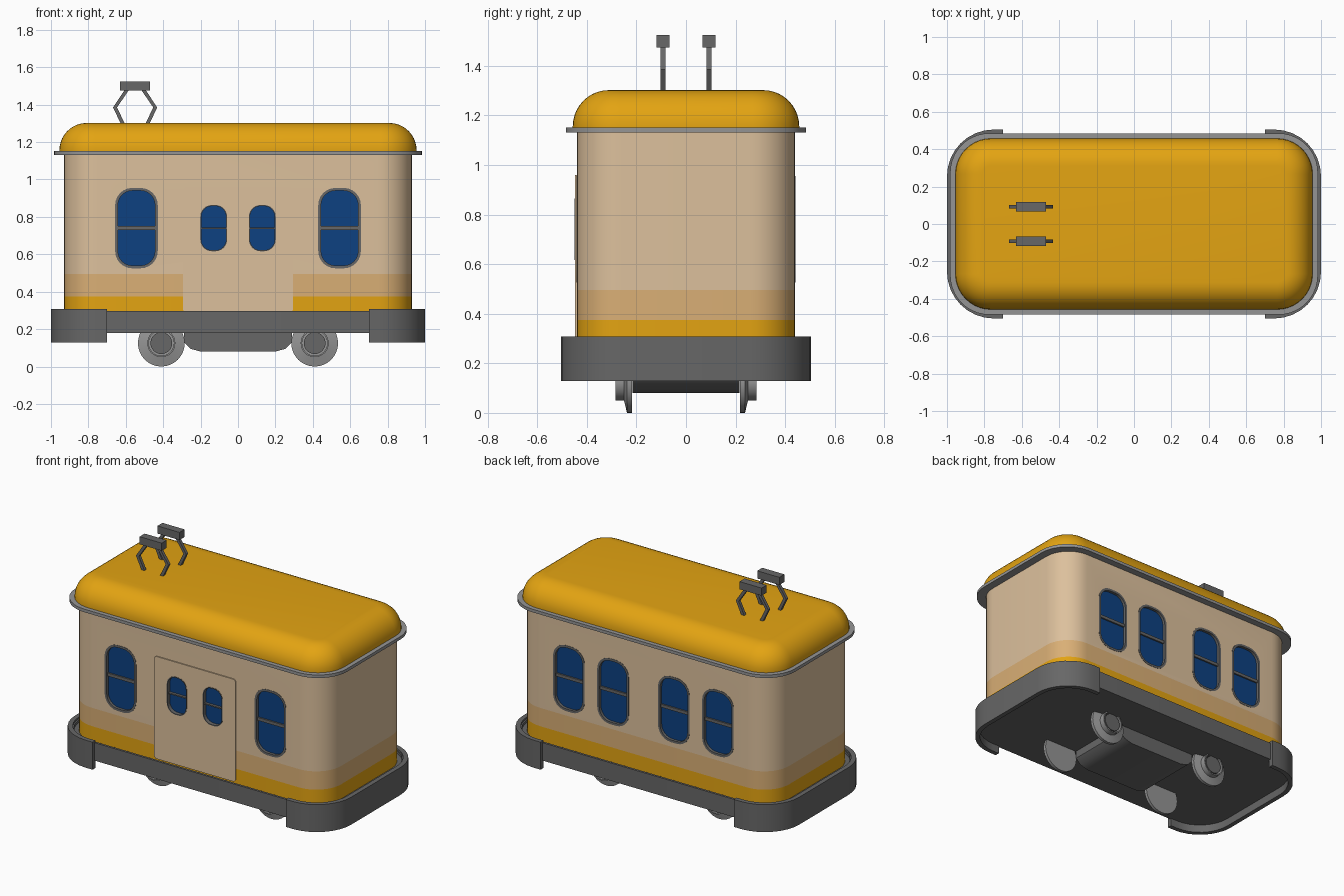
import bpy, bmesh, math

if "Cube" in bpy.data.objects:
    bpy.data.objects.remove(bpy.data.objects["Cube"])


def material(name, rgb):
    m = bpy.data.materials.new(name)
    m.diffuse_color = (*rgb, 1)
    m.use_nodes = True
    m.node_tree.nodes["Principled BSDF"].inputs["Base Color"].default_value = m.diffuse_color
    return m


GOLD = material("gold", (0.77, 0.37, 0.006))
BEIGE = material("beige", (0.72, 0.53, 0.335))
TAN = material("tan", (0.70, 0.43, 0.18))
BLUE = material("window blue", (0.004, 0.053, 0.22))
DARK = material("dark grey", (0.135, 0.135, 0.135))
LIGHT = material("light grey", (0.30, 0.30, 0.30))


def rounded(hx, hy, r, segs=8, cx=0, cy=0):
    """2D outline of a rounded rectangle."""
    pts = []
    for k, (sx, sy) in enumerate([(1, 1), (-1, 1), (-1, -1), (1, -1)]):
        for i in range(segs + 1):
            a = math.pi / 2 * (k + i / segs)
            pts.append((cx + sx * (hx - r) + r * math.cos(a),
                        cy + sy * (hy - r) + r * math.sin(a)))
    return pts


def at_z(pts, z):
    return [(x, y, z) for x, y in pts]


def at_y(pts, y):
    return [(x, y, z) for x, z in pts]


def smooth(ob):
    bpy.ops.object.select_all(action='DESELECT')
    ob.select_set(True)
    bpy.context.view_layer.objects.active = ob
    bpy.ops.object.shade_smooth_by_angle(angle=math.radians(32))


def loft(name, rings, mats, loop=False, rule=None, shade=True):
    """Skin a list of rings; capped at the ends, or closed into a loop."""
    bm = bmesh.new()
    vs = [[bm.verts.new(p) for p in ring] for ring in rings]
    n = len(vs[0])
    pairs = list(zip(vs, vs[1:])) + ([(vs[-1], vs[0])] if loop else [])
    for a, b in pairs:
        for i in range(n):
            j = (i + 1) % n
            bm.faces.new((a[i], a[j], b[j], b[i]))
    if not loop:
        bm.faces.new(vs[0])
        bm.faces.new(vs[-1])
    bmesh.ops.recalc_face_normals(bm, faces=bm.faces[:])
    if rule:
        for f in bm.faces:
            f.material_index = rule(f.calc_center_median())
    me = bpy.data.meshes.new(name)
    bm.to_mesh(me)
    bm.free()
    for m in mats:
        me.materials.append(m)
    ob = bpy.data.objects.new(name, me)
    bpy.context.collection.objects.link(ob)
    if shade:
        smooth(ob)
    return ob


def box(name, x0, x1, y0, y1, z0, z1, mat):
    pts = [(x0, y0), (x1, y0), (x1, y1), (x0, y1)]
    return loft(name, [at_z(pts, z0), at_z(pts, z1)], [mat])


# Cabin body, striped by height
body_outline = rounded(0.93, 0.44, 0.18, 10)
body = loft("cabin_body", [at_z(body_outline, z) for z in (0.27, 0.375, 0.495, 1.14)],
            [BEIGE, TAN, GOLD], shade=False,
            rule=lambda c: 2 if c.z < 0.375 else 1 if c.z < 0.495 else 0)

# Door panel, slightly proud of the front wall
door_outline = rounded(0.295, 0.335, 0.02, 4, 0, 0.625)
door = loft("door", [at_y(door_outline, -0.43), at_y(door_outline, -0.447)],
            [BEIGE], shade=False)

# Windows: cut recess, glass, frame and middle bar
cutters = []


def window(name, side, cx, hx, hz, r, rim, bar, wall):
    def ring(off, y):
        return at_y(rounded(hx - off, hz - off, r - off, 6, cx, 0.74), side * y)
    cutters.append(loft("cutter", [ring(0, 0.42), ring(0, 0.5)], [], shade=False))
    loft(name + "_glass", [ring(-0.001, 0.415), ring(-0.001, 0.424)], [BLUE])
    loft(name + "_frame", [ring(-0.002, 0.418), ring(-0.002, wall + 0.002),
                           ring(rim, wall + 0.002), ring(rim, 0.418)], [DARK], loop=True)
    y0, y1 = sorted((side * 0.42, side * (wall - 0.006)))
    box(name + "_bar", cx - hx + 0.003, cx + hx - 0.003, y0, y1, 0.74 - bar, 0.74 + bar, DARK)


for x in (-0.543, 0.543):
    window("front_window", -1, x, 0.112, 0.213, 0.09, 0.013, 0.010, 0.44)
for x in (-0.54, -0.22, 0.22, 0.54):
    window("back_window", 1, x, 0.112, 0.213, 0.09, 0.013, 0.010, 0.44)
for x in (-0.13, 0.13):
    window("door_window", -1, x, 0.07, 0.122, 0.06, 0.004, 0.004, 0.447)

for ob in (body, door):
    for c in cutters:
        if ob is door and not c.data.vertices[0].co.y < 0:
            continue
        if ob is door and abs(c.data.vertices[0].co.x) > 0.3:
            continue
        mod = ob.modifiers.new("window_cut", 'BOOLEAN')
        mod.operation = 'DIFFERENCE'
        mod.solver = 'EXACT'
        mod.object = c
    bpy.context.view_layer.objects.active = ob
    for mod in list(ob.modifiers):
        bpy.ops.object.modifier_apply(modifier=mod.name)
    smooth(ob)
for c in cutters:
    bpy.data.objects.remove(c)

# Eave rim and domed roof
loft("eave_rim", [at_z(rounded(0.983, 0.485, 0.21, 10), z) for z in (1.132, 1.152)], [LIGHT])
roof = [at_z(rounded(0.955, 0.457, 0.19, 10), 1.145)]
for i in range(11):
    a = math.pi / 2 * i / 10
    d = 0.145 * (1 - math.cos(a))
    roof.append(at_z(rounded(0.955 - d, 0.457 - d, 0.19 - d, 10), 1.155 + 0.147 * math.sin(a)))
loft("roof", roof, [GOLD])

# Platform with a small raised lip
loft("platform", [at_z(rounded(0.975, 0.485, 0.225, 10), 0.18),
                  at_z(rounded(0.975, 0.485, 0.225, 10), 0.297),
                  at_z(rounded(0.96, 0.47, 0.21, 10), 0.297),
                  at_z(rounded(0.96, 0.47, 0.21, 10), 0.28)], [DARK])

# Wrap-around bumpers at both ends
for s, name in ((1, "right_bumper"), (-1, "left_bumper")):
    def half(hx, hy, r):
        arc = [p for p in rounded(hx, hy, r, 8) if p[0] > 0]
        arc.sort(key=lambda p: math.atan2(p[1], p[0]))
        return [(0.70, -hy)] + arc + [(0.70, hy)]
    outer, inner = half(1.0, 0.505, 0.25), half(0.97, 0.475, 0.22)
    strips = [[(s * x, y) for x, y in o] for o in (outer, inner)]
    # each ring is the cross-section at one point along the path
    loft(name, [[(*p, 0.128), (*q, 0.128), (*q, 0.308), (*p, 0.308)]
                for p, q in zip(*strips)], [DARK])

# Underfloor box
loft("underfloor_box", [at_y([(-0.29, 0.19), (-0.29, 0.13), (-0.255, 0.095), (-0.20, 0.08),
                              (0.20, 0.08), (0.255, 0.095), (0.29, 0.13), (0.29, 0.19)], y)
                        for y in (-0.215, 0.215)], [DARK])

# Wheels: flanged disc, hollow hub and cap
def lathe(name, profile, cx, side, mat):
    loft(name, [[(cx + r * math.cos(a), side * y, 0.125 + r * math.sin(a))
                 for a in (math.tau * i / 32 for i in range(32))] for r, y in profile], [mat])


for x in (-0.41, 0.41):
    for s in (-1, 1):
        lathe("wheel", [(0.125, 0.218), (0.125, 0.238), (0.075, 0.25), (0.075, 0.285),
                        (0.067, 0.285), (0.067, 0.25)], x, s, LIGHT)
        lathe("wheel_cap", [(0.058, 0.245), (0.058, 0.28)], x, s, DARK)

# Two current collectors on the roof: bent arms and a contact bar
for y in (-0.092, 0.092):
    box("collector_bar", -0.63, -0.47, y - 0.026, y + 0.026, 1.475, 1.525, DARK)
    for s in (-1, 1):
        arm = [(0.068, 1.28), (0.118, 1.385), (0.055, 1.48),
               (0.032, 1.48), (0.097, 1.385), (0.046, 1.28)]
        pts = [(-0.55 + s * px, z) for px, z in arm]
        loft("collector_arm", [at_y(pts, y - 0.01), at_y(pts, y + 0.01)], [DARK])
